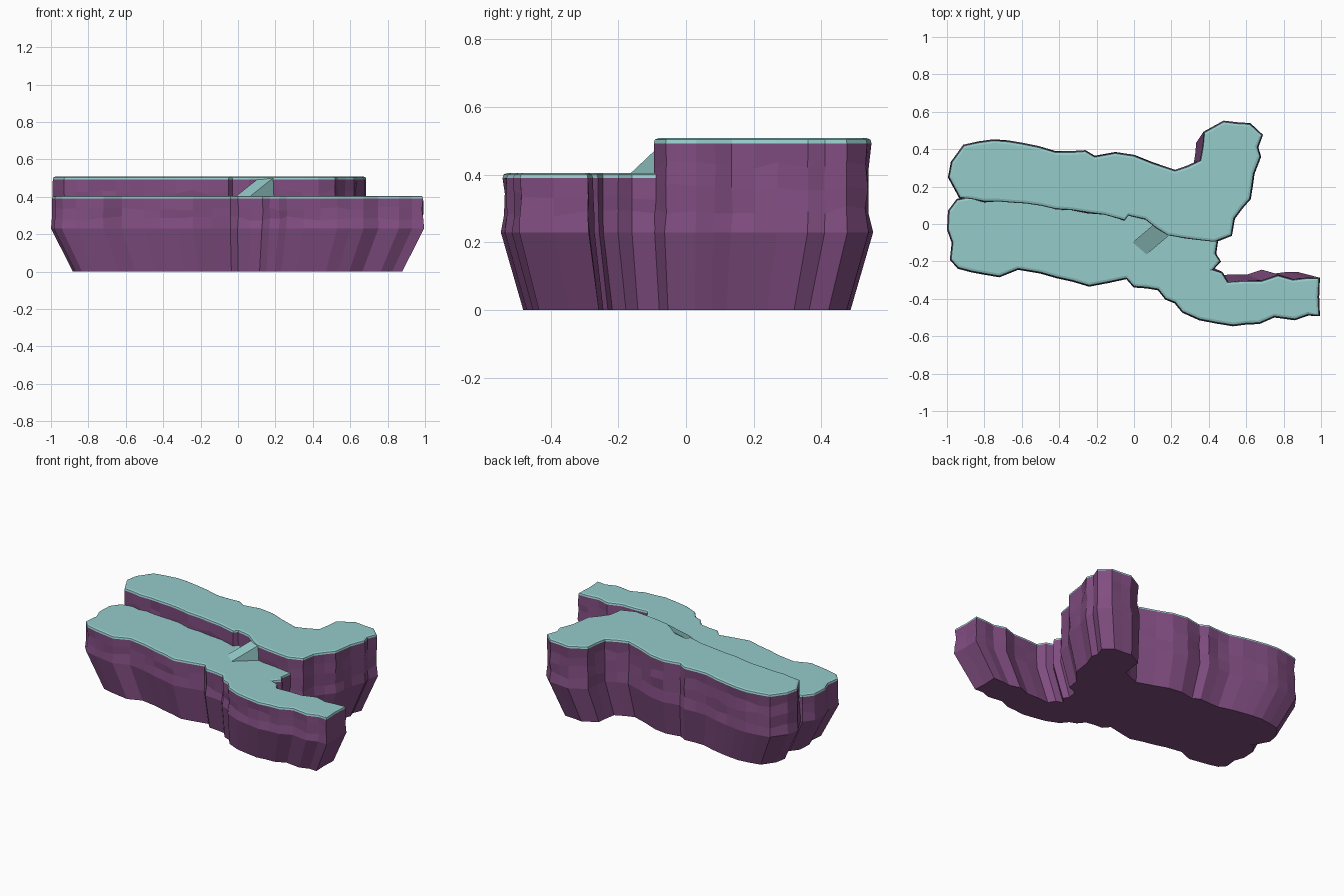
import bpy, bmesh, random
from mathutils import Vector

if "Cube" in bpy.data.objects:
    bpy.data.objects.remove(bpy.data.objects["Cube"])

random.seed(4)


def material(name, rgb):
    m = bpy.data.materials.new(name)
    m.diffuse_color = (*rgb, 1)
    m.use_nodes = True
    m.node_tree.nodes["Principled BSDF"].inputs["Base Color"].default_value = m.diffuse_color
    return m


GRASS = material("pale teal grass", (0.30, 0.60, 0.59))
ROCK = material("purple rock", (0.22, 0.075, 0.22))

# Plan outlines, counter-clockwise
UPPER = [(-.99, .25), (-.93, .14), (-.8, .12), (-.58, .11), (-.42, .08), (-.16, .05),
         (-.05, .02), (-.03, .045), (.06, .025), (.18, -.06), (.43, -.095), (.52, -.06),
         (.535, .03), (.62, .135), (.64, .27), (.675, .36), (.66, .41), (.685, .475),
         (.62, .535), (.48, .548), (.375, .49), (.355, .34), (.22, .285), (.1, .325),
         (0, .365), (-.1, .38), (-.21, .36), (-.26, .39), (-.42, .385), (-.6, .43),
         (-.75, .448), (-.91, .42), (-.975, .33)]
LOWER = [(-.945, .13), (-.99, .07), (-.995, -.03), (-.97, -.1), (-.98, -.19), (-.94, -.235),
         (-.72, -.28), (-.62, -.24), (-.5, -.26), (-.24, -.33), (-.04, -.29), (0, -.335),
         (.13, -.35), (.17, -.4), (.22, -.42), (.26, -.47), (.35, -.51), (.53, -.542),
         (.67, -.53), (.75, -.495), (.86, -.51), (.93, -.485), (.99, -.49), (.99, -.29),
         (.85, -.298), (.77, -.275), (.68, -.305), (.5, -.31), (.47, -.26), (.42, -.245),
         (.46, -.2), (.435, -.16), (.45, -.06), (.2, -.02), (.06, .07), (-.4, .12),
         (-.8, .16)]


def roughen(pts, step=0.085):
    """Split long edges and nudge the new points for a craggy line."""
    out = []
    for i, p in enumerate(pts):
        a, b = Vector(p), Vector(pts[(i + 1) % len(pts)])
        n = max(1, round((b - a).length / step))
        side = Vector((b.y - a.y, a.x - b.x)).normalized()
        out.append(a)
        for k in range(1, n):
            out.append(a.lerp(b, k / n) + side * random.uniform(-.005, .005))
    return out


def normals(pts):
    res = []
    for i, p in enumerate(pts):
        d = pts[(i + 1) % len(pts)] - pts[i - 1]
        res.append(Vector((d.y, -d.x)).normalized())
    return res


def plateau(name, outline, top):
    pts = roughen(outline)
    nrm = normals(pts)
    lip = top - 0.015
    # (height, outward offset, jitter, scale about the centre)
    rows = [(0, 0, 0, .887), (.23, .005, 0, 1)]
    n = 4 if top > .45 else 3
    rows += [(.23 + (lip - .23) * k / n, 0, .009, 1) for k in range(1, n)]
    rows += [(lip, 0, 0, 1), (top - .004, -.003, 0, 1), (top, -.015, 0, 1)]
    bm = bmesh.new()
    loops = []
    for z, off, jit, s in rows:
        loop = []
        for p, q in zip(pts, nrm):
            v = (p + q * (off + random.uniform(-jit, jit * .5))) * s
            loop.append(bm.verts.new((v.x, v.y, z + random.uniform(-jit, jit) * 1.5)))
        loops.append(loop)
    # Walls: rock up to the lip, grass above it
    m = len(pts)
    for r in range(len(rows) - 1):
        for i in range(m):
            j = (i + 1) % m
            f = bm.faces.new((loops[r][i], loops[r][j], loops[r + 1][j], loops[r + 1][i]))
            f.material_index = 1 if rows[r][0] < lip - .001 else 0
    bm.faces.new(loops[-1]).material_index = 0
    bm.faces.new(loops[0][::-1]).material_index = 1
    finish(name, bm)


def finish(name, bm):
    me = bpy.data.meshes.new(name)
    bm.to_mesh(me)
    bm.free()
    me.materials.append(GRASS)
    me.materials.append(ROCK)
    bpy.context.collection.objects.link(bpy.data.objects.new(name, me))


plateau("upper_plateau", UPPER, .508)
plateau("lower_plateau", LOWER, .405)

# Ramp: wedge between the two levels
bm = bmesh.new()
foot = [(-.01, -.10, .403), (.065, -.165, .403)]
head = [(.195, -.055), (.12, .01)]
a, b = [bm.verts.new(p) for p in foot]
c, d = [bm.verts.new((x, y, .507)) for x, y in head]
e, f = [bm.verts.new((x, y, .403)) for x, y in head]
for face in ((a, b, c, d), (b, e, c), (a, d, f), (c, e, f, d), (a, f, e, b)):
    bm.faces.new(face)
finish("ramp", bm)
